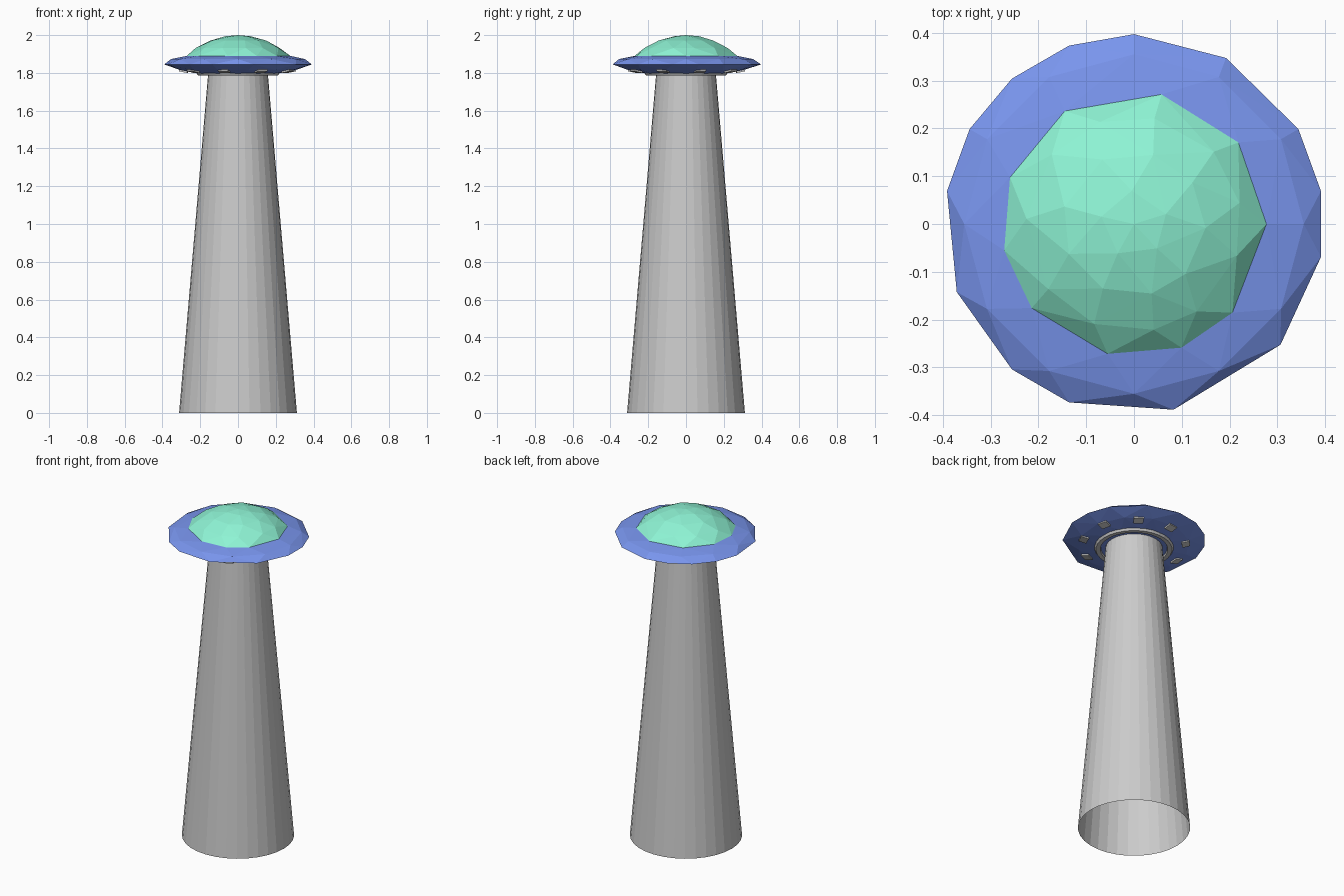
import bpy, bmesh, math, random
from mathutils import Matrix, Vector

if "Cube" in bpy.data.objects:
    bpy.data.objects.remove(bpy.data.objects["Cube"])

random.seed(4)
DECK = 1.89  # height where dome meets saucer


def add_object(name, bm, color=None):
    me = bpy.data.meshes.new(name)
    bm.to_mesh(me)
    bm.free()
    ob = bpy.data.objects.new(name, me)
    bpy.context.collection.objects.link(ob)
    if color:
        mat = bpy.data.materials.new(name + "_color")
        mat.diffuse_color = color
        mat.use_nodes = True
        mat.node_tree.nodes["Principled BSDF"].inputs["Base Color"].default_value = mat.diffuse_color
        me.materials.append(mat)
    return ob


def ring(r, z, angles):
    return [Vector((r * math.cos(math.radians(a)), r * math.sin(math.radians(a)), z)) for a in angles]


def even(n, start=0, jitter=0):
    return [start + 360 * i / n + random.uniform(-jitter, jitter) for i in range(n)]


def faceted_shell(name, points, color):
    """Convex low-poly shell, left open at the deck."""
    bm = bmesh.new()
    for p in points:
        bm.verts.new(p)
    bmesh.ops.convex_hull(bm, input=bm.verts[:])
    deck = [f for f in bm.faces if all(abs(v.co.z - DECK) < 1e-4 for v in f.verts)]
    bmesh.ops.delete(bm, geom=deck, context='FACES')
    bmesh.ops.recalc_face_normals(bm, faces=bm.faces[:])
    return add_object(name, bm, color)


def lathe(name, profile, sides, closed):
    bm = bmesh.new()
    rings = [[bm.verts.new(p) for p in ring(r, z, even(sides))] for r, z in profile]
    pairs = list(zip(rings, rings[1:]))
    if closed:
        pairs.append((rings[-1], rings[0]))
    for a, b in pairs:
        for i in range(sides):
            j = (i + 1) % sides
            bm.faces.new((a[i], a[j], b[j], b[i]))
    return add_object(name, bm)


# irregular outlines of the low-poly rim and dome base
rim_angles = [90, 61, 30, 10, -10, -39.5, -78, -110, -130, -159, 170, 150, 130, 110]
dome_angles = [78, 38, 0, -42, -69, -101.5, -140.6, -168.5, 159.4, 121.5]

# dome
dome = ring(0.277, DECK, dome_angles)
for r, n, start in ((0.225, 11, 15), (0.15, 9, 0), (0.07, 5, 20)):
    z = 2 - 0.404 + math.sqrt(0.404 ** 2 - r * r)
    dome += ring(r, z, even(n, start, 7))
dome.append(Vector((0, 0, 2)))
faceted_shell("dome", dome, (0.27, 0.90, 0.66, 1))

# saucer
saucer = (ring(0.277, DECK, dome_angles) + ring(0.355, 1.873, even(12))
          + ring(0.397, 1.845, rim_angles) + ring(0.31, 1.815, even(12, 10))
          + ring(0.21, 1.796, even(12)))
faceted_shell("saucer", saucer, (0.19, 0.30, 0.85, 1))

# beam, open at both ends
lathe("beam", [(0.312, 0), (0.158, 1.796)], 32, False)

# ring around the beam outlet
lathe("outlet_ring", [(0.182, 1.802), (0.188, 1.786), (0.212, 1.786), (0.222, 1.802)], 32, True)

# nine lamps under the saucer
bm = bmesh.new()
for a in even(9, 15):
    m = (Matrix.Rotation(math.radians(a), 4, 'Z') @ Matrix.Translation((0.288, 0, 1.812))
         @ Matrix.Rotation(math.radians(-12), 4, 'Y') @ Matrix.Diagonal((0.045, 0.055, 0.016, 1)))
    bmesh.ops.create_cube(bm, size=1, matrix=m)
add_object("lamps", bm)
